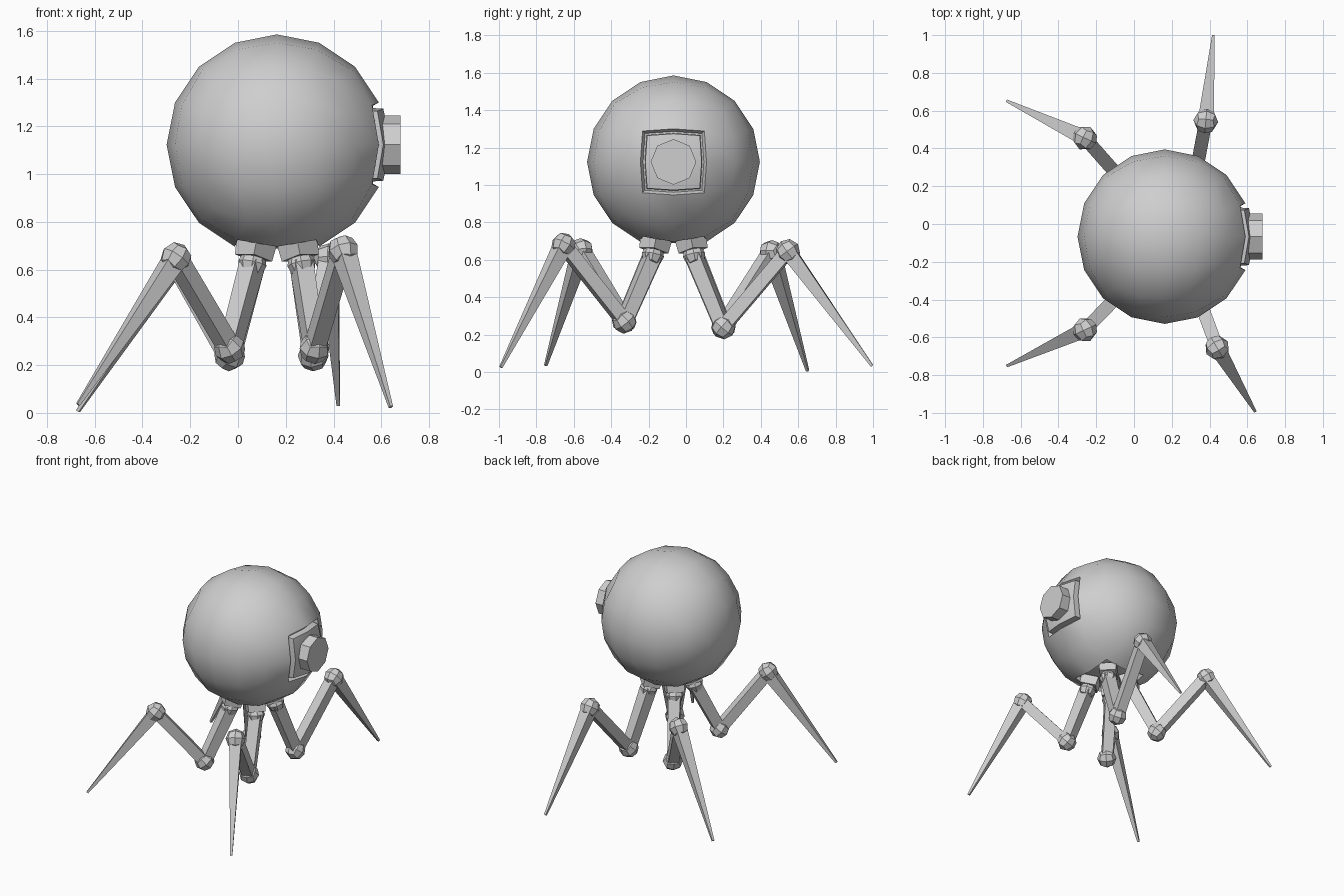
import bpy, bmesh, math
from mathutils import Vector

if "Cube" in bpy.data.objects:
    bpy.data.objects.remove(bpy.data.objects["Cube"])

grey = bpy.data.materials.new("plain grey")
grey.diffuse_color = (0.62, 0.62, 0.62, 1)
grey.use_nodes = True
grey.node_tree.nodes["Principled BSDF"].inputs["Base Color"].default_value = grey.diffuse_color

C = Vector((0.163, -0.067, 1.123))   # body centre
R = 0.462                            # body radius


def finish(bm, name, smooth=False):
    bmesh.ops.recalc_face_normals(bm, faces=bm.faces[:])
    me = bpy.data.meshes.new(name)
    bm.to_mesh(me)
    bm.free()
    me.materials.append(grey)
    for p in me.polygons:
        p.use_smooth = smooth
    if smooth:
        me.set_sharp_from_angle(angle=math.radians(30))
    ob = bpy.data.objects.new(name, me)
    bpy.context.collection.objects.link(ob)
    return ob


def quad_sphere(radius, cuts):
    """Cube grid pushed out to an evenly divided sphere."""
    bm = bmesh.new()
    bmesh.ops.create_cube(bm, size=2)
    bmesh.ops.subdivide_edges(bm, edges=bm.edges[:], cuts=cuts, use_grid_fill=True)
    for v in bm.verts:
        v.co = Vector([math.tan(c * math.pi / 4) for c in v.co]).normalized() * radius
    return bm


def place(ob, centre, direction, up="Y"):
    ob.location = centre
    ob.rotation_mode = 'QUATERNION'
    ob.rotation_quaternion = Vector(direction).to_track_quat('Z', up)


def ball(name, centre, radius, direction):
    place(finish(quad_sphere(radius, 1), name), centre, direction)


def bar(name, a, b, w0, w1):
    """Square bar from a to b, tapering from width w0 to w1."""
    a, b = Vector(a), Vector(b)
    bm = bmesh.new()
    bmesh.ops.create_cone(bm, cap_ends=True, segments=4, radius1=w0 / math.sqrt(2),
                          radius2=w1 / math.sqrt(2), depth=(b - a).length)
    for v in bm.verts:               # turn flat sides to the axes
        x, y = v.co.x, v.co.y
        v.co.x, v.co.y = (x - y) * math.sqrt(0.5), (x + y) * math.sqrt(0.5)
    place(finish(bm, name), (a + b) / 2, b - a)


def inner_verts(faces):
    return {v for f in faces for v in f.verts}


# Round body with a recessed panel on the side and one underneath
bm = quad_sphere(R, 3)
side = [f for f in bm.faces if f.calc_center_median().x > 0.9 * R]
under = [f for f in bm.faces if f.calc_center_median().z < -0.9 * R]
for patch in (side, under):
    bmesh.ops.inset_region(bm, faces=patch, thickness=0.004, use_even_offset=True)
    for v in inner_verts(patch):
        v.co *= 0.94

# Raised square mount on the side panel
bmesh.ops.inset_region(bm, faces=side, thickness=0.009, use_even_offset=True)
bmesh.ops.inset_region(bm, faces=side, thickness=0.003, use_even_offset=True)
for v in inner_verts(side):
    v.co.x += 0.042
bmesh.ops.translate(bm, verts=bm.verts[:], vec=C)
finish(bm, "body", smooth=True)

# Eight-sided lens on the mount
bm = bmesh.new()
bmesh.ops.create_cone(bm, cap_ends=True, segments=8, radius1=0.122, radius2=0.122, depth=0.08)
place(finish(bm, "lens"), (0.64, C.y, C.z), (1, 0, 0))

# Legs: side signs, low knee, high knee, foot tip
legs = {
    "front_left": (-1, -1, (-0.035, -0.33, 0.27), (-0.26, -0.56, 0.65), (-0.67, -0.75, 0.035)),
    "back_left": (-1, 1, (-0.035, 0.20, 0.24), (-0.26, 0.455, 0.64), (-0.67, 0.65, 0.007)),
    "front_right": (1, -1, (0.32, -0.33, 0.27), (0.44, -0.655, 0.68), (0.64, -0.99, 0.025)),
    "back_right": (1, 1, (0.315, 0.20, 0.24), (0.38, 0.545, 0.645), (0.42, 0.995, 0.032)),
}
for name, (sx, sy, low, high, tip) in legs.items():
    out = Vector((sx * 0.2, sy * 0.2, -1)).normalized()
    hip = C + Vector((sx * 0.103, sy * 0.11, -0.498))
    low, high, tip = Vector(low), Vector(high), Vector(tip)
    bar(name + "_socket", hip - out * 0.09, hip - out * 0.025, 0.12, 0.112)
    ball(name + "_hip", hip, 0.06, out)
    bar(name + "_thigh", hip, low, 0.08, 0.07)
    ball(name + "_low_knee", low, 0.066, high - low)
    bar(name + "_shin", low, high, 0.07, 0.07)
    ball(name + "_high_knee", high, 0.066, tip - high)
    bar(name + "_spike", high, tip, 0.08, 0.014)
